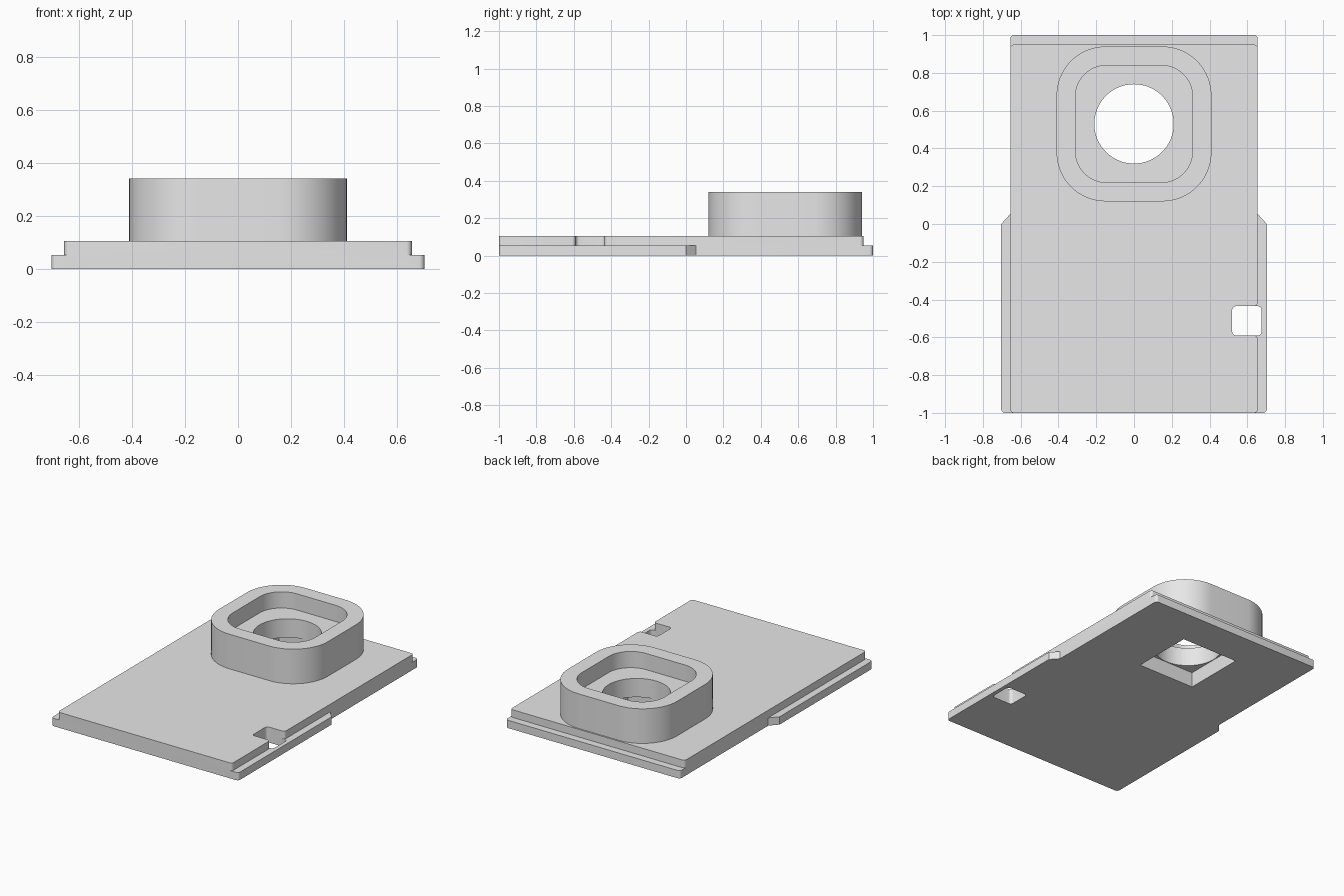
import bpy
import bmesh
import math
from mathutils import Vector

cube = bpy.data.objects.get("Cube")
if cube:
    bpy.data.objects.remove(cube, do_unlink=True)

grey = bpy.data.materials.new("light grey")
grey.use_nodes = True
grey.diffuse_color = (0.8, 0.8, 0.8, 1)
grey.node_tree.nodes["Principled BSDF"].inputs["Base Color"].default_value = (0.8, 0.8, 0.8, 1)


def fillet(corners, steps):
    """Round each (x, y, radius) corner of an outline."""
    out = []
    for i, (x, y, r) in enumerate(corners):
        p = Vector((x, y))
        if r == 0:
            out.append(p)
            continue
        a = (Vector(corners[i - 1][:2]) - p).normalized()
        b = (Vector(corners[(i + 1) % len(corners)][:2]) - p).normalized()
        half = a.angle(b) / 2
        centre = p + (a + b).normalized() * (r / math.sin(half))
        start = p + a * (r / math.tan(half)) - centre
        end = p + b * (r / math.tan(half)) - centre
        sweep = math.atan2(start.cross(end), start.dot(end))
        for k in range(steps + 1):
            t = sweep * k / steps
            c, s = math.cos(t), math.sin(t)
            out.append(centre + Vector((start.x * c - start.y * s, start.x * s + start.y * c)))
    return out


def prism(name, corners, z0, z1, steps=6):
    bm = bmesh.new()
    face = bm.faces.new([bm.verts.new((p.x, p.y, z0)) for p in fillet(corners, steps)])
    top = bmesh.ops.extrude_face_region(bm, geom=[face])["geom"]
    verts = [v for v in top if isinstance(v, bmesh.types.BMVert)]
    bmesh.ops.translate(bm, verts=verts, vec=(0, 0, z1 - z0))
    bmesh.ops.recalc_face_normals(bm, faces=bm.faces)
    mesh = bpy.data.meshes.new(name)
    bm.to_mesh(mesh)
    bm.free()
    mesh.materials.append(grey)
    obj = bpy.data.objects.new(name, mesh)
    bpy.context.collection.objects.link(obj)
    return obj


def rect(x0, x1, y0, y1, r):
    return [(x0, y0, r), (x1, y0, r), (x1, y1, r), (x0, y1, r)]


def square(half, r):
    return rect(-half, half, BOSS_Y - half, BOSS_Y + half, r)


def combine(target, tool, operation):
    mod = target.modifiers.new(operation, 'BOOLEAN')
    mod.operation = operation
    mod.solver = 'EXACT'
    mod.object = tool
    bpy.context.view_layer.objects.active = target
    bpy.ops.object.modifier_apply(modifier=mod.name)
    bpy.data.objects.remove(tool, do_unlink=True)


BOSS_Y = 0.53
W, FLANGE = 0.655, 0.703
STEP_Z, PLATE_Z, FLOOR_Z, TOP_Z = 0.053, 0.105, 0.23, 0.34
R = 0.02
SLOT_Y0, SLOT_Y1 = -0.59, -0.435

# Lower flange, wider in the front half with a chamfered shoulder
body = prism("base_plate", [
    (-FLANGE, -1, R), (FLANGE, -1, R), (FLANGE, 0, 0), (W, 0.053, 0),
    (W, 1, R), (-W, 1, R), (-W, 0.053, 0), (-FLANGE, 0, 0)], 0, STEP_Z)

# Raised plate with a slot opening on its left edge
plate = prism("raised_plate", [
    (-W, -1, R), (W, -1, R),
    (W, SLOT_Y0, R), (0.6, SLOT_Y0, 0), (0.6, SLOT_Y1, 0), (W, SLOT_Y1, R),
    (W, 0.95, R), (-W, 0.95, R)], 0.02, PLATE_Z)
combine(body, plate, 'UNION')

# Rounded square collar
combine(body, prism("collar", square(0.41, 0.26), 0.08, TOP_Z, 20), 'UNION')

# Slot through the plate, collar recess, round bore and square pocket below
combine(body, prism("slot_cutter", rect(0.52, 0.675, SLOT_Y0, SLOT_Y1, R), -0.1, 0.2), 'DIFFERENCE')
combine(body, prism("recess_cutter", square(0.31, 0.165), FLOOR_Z, 0.5, 16), 'DIFFERENCE')
combine(body, prism("bore_cutter", square(0.21, 0.2099), 0.06, 0.3, 16), 'DIFFERENCE')
combine(body, prism("pocket_cutter", square(0.214, 0), -0.1, PLATE_Z - 0.002), 'DIFFERENCE')

body.name = "mounting_plate"
bpy.ops.object.select_all(action='DESELECT')
body.select_set(True)
bpy.context.view_layer.objects.active = body
bpy.ops.object.shade_smooth_by_angle(angle=math.radians(30))
